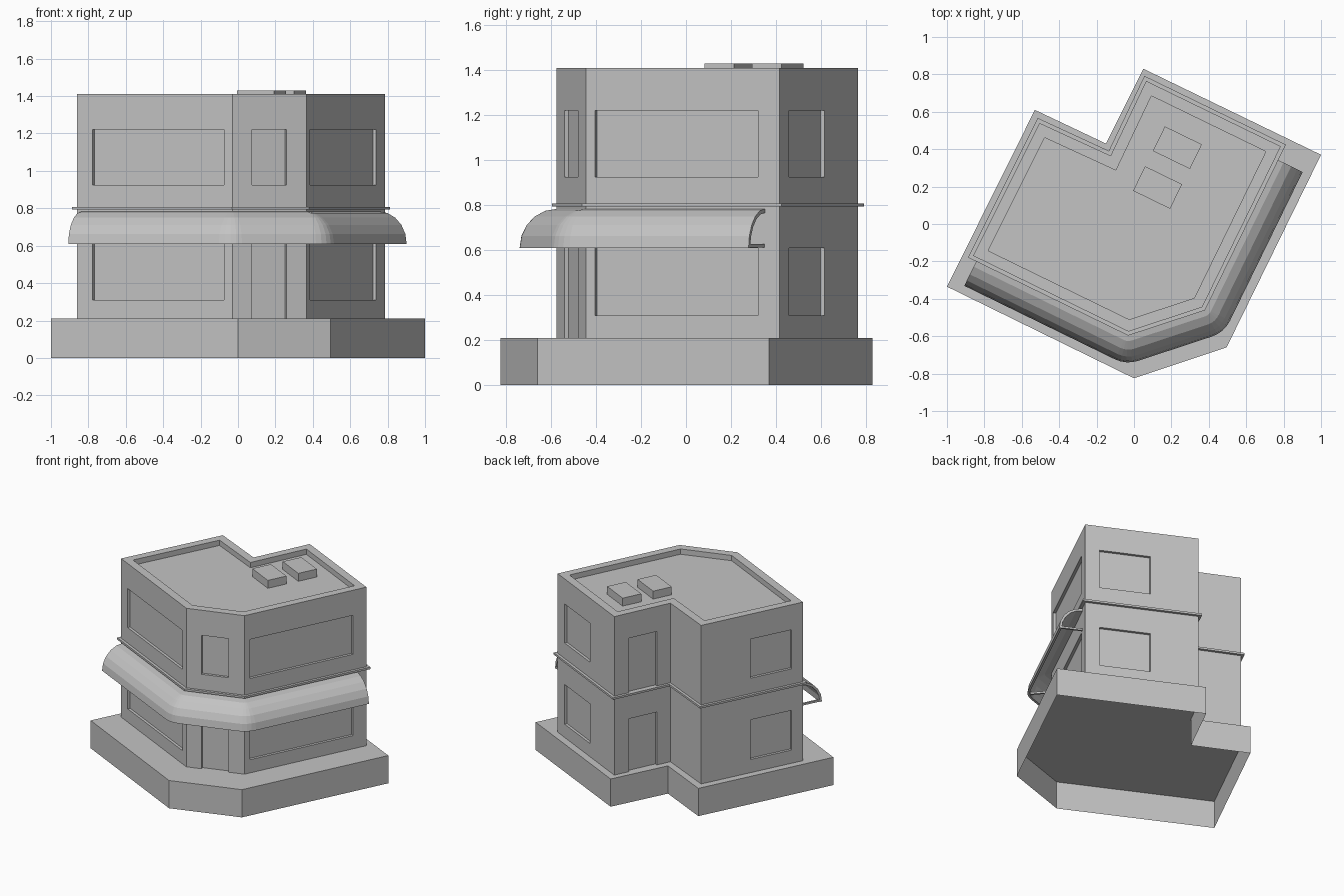
import bpy, bmesh, math
from mathutils import Vector, Matrix

cube = bpy.data.objects.get("Cube")
if cube:
    bpy.data.objects.remove(cube, do_unlink=True)

grey = bpy.data.materials.new("plain grey")
grey.use_nodes = True
grey.diffuse_color = (0.55, 0.55, 0.55, 1)
grey.node_tree.nodes["Principled BSDF"].inputs["Base Color"].default_value = grey.diffuse_color

# Outlines, counter-clockwise from the west corner
WALLS = [Vector(p) for p in ((-.86, -.17), (-.03, -.575), (.365, -.445), (.785, .415),
                             (.065, .765), (-.125, .365), (-.505, .54))]
PLINTH = [Vector(p) for p in ((-1, -.335), (0, -.825), (.495, -.66), (1, .37),
                              (.05, .83), (-.15, .43), (-.53, .61))]
GROUND, TOP, ROOF = .21, 1.41, 1.37


def make_object(name, bm):
    bmesh.ops.remove_doubles(bm, verts=bm.verts, dist=.0005)
    bmesh.ops.recalc_face_normals(bm, faces=bm.faces)
    mesh = bpy.data.meshes.new(name)
    bm.to_mesh(mesh)
    bm.free()
    mesh.materials.append(grey)
    obj = bpy.data.objects.new(name, mesh)
    bpy.context.collection.objects.link(obj)
    return obj


def add_prism(bm, outline, z0, z1):
    base = bm.faces.new([bm.verts.new((p.x, p.y, z0)) for p in outline])
    ext = bmesh.ops.extrude_face_region(bm, geom=[base], use_keep_orig=True)
    verts = [v for v in ext["geom"] if isinstance(v, bmesh.types.BMVert)]
    bmesh.ops.translate(bm, verts=verts, vec=(0, 0, z1 - z0))
    return base


def edge_normal(i, outline=WALLS):
    d = (outline[(i + 1) % len(outline)] - outline[i]).normalized()
    return Vector((d.y, -d.x))


def offset(outline, dist):
    result = []
    for i, p in enumerate(outline):
        a, b = edge_normal(i - 1, outline), edge_normal(i, outline)
        result.append(p + (a + b) * dist / (1 + a.dot(b)))
    return result


def along(i, t):
    return WALLS[i].lerp(WALLS[(i + 1) % len(WALLS)], t)


def cut(target, bm):
    cutter = make_object("cutter", bm)
    cutter.hide_render = True
    mod = target.modifiers.new("cut", "BOOLEAN")
    mod.operation, mod.solver, mod.object = "DIFFERENCE", "EXACT", cutter
    bpy.context.view_layer.objects.active = target
    bpy.ops.object.modifier_apply(modifier=mod.name)
    bpy.data.objects.remove(cutter, do_unlink=True)


# Plinth, open underneath
bm = bmesh.new()
bottom = add_prism(bm, PLINTH, 0, GROUND)
bmesh.ops.recalc_face_normals(bm, faces=bm.faces)
bmesh.ops.delete(bm, geom=[bottom], context="FACES_ONLY")
make_object("plinth", bm)

# Building with sunken roof
bm = bmesh.new()
add_prism(bm, WALLS, GROUND, TOP)
building = make_object("building", bm)
bm = bmesh.new()
add_prism(bm, offset(WALLS, -.06), ROOF, TOP + .1)
cut(building, bm)

# Recessed windows and doors: wall index, start, end, lower floor sill, upper floor sill
WINDOW = (.31, .925)
OPENINGS = [(0, .10, .945, *WINDOW), (1, .265, .73, GROUND - .05, .925),
            (2, .047, .89, *WINDOW), (3, .125, .575, *WINDOW),
            (4, .26, .76, GROUND - .05, .805), (6, .485, .89, *WINDOW)]
bm = bmesh.new()
for wall, t0, t1, low, high in OPENINGS:
    n = edge_normal(wall)
    a, b = along(wall, t0), along(wall, t1)
    rect = [a + n * .05, b + n * .05, b - n * .02, a - n * .02]
    for sill, head in ((low, .61), (high, 1.22)):
        add_prism(bm, rect, sill, head)
cut(building, bm)

# String course between the floors
bm = bmesh.new()
add_prism(bm, offset(WALLS, .02), .793, .808)
make_object("string_course", bm)

# Curved awning around the street sides
REACH, RISE, DROP, THICK = .165, .173, .61, .017
arc = [i * math.pi / 10 for i in range(6)]
profile = [(REACH * math.cos(a), DROP + RISE * math.sin(a)) for a in arc]
profile += [((REACH - THICK) * math.cos(a), DROP + (RISE - THICK) * math.sin(a))
            for a in reversed(arc)]
west, east = along(0, .03), along(2, .925)
stations = [(west, edge_normal(0))]
for i in (1, 2):
    for step in range(5):
        stations.append((WALLS[i], edge_normal(i - 1).slerp(edge_normal(i), step / 4)))
stations.append((east, edge_normal(2)))
bm = bmesh.new()
rings = []
for p, n in stations:
    rings.append([bm.verts.new((*(p + n * d), z)) for d, z in profile])
for r, s in zip(rings, rings[1:]):
    for k in range(len(r)):
        m = (k + 1) % len(r)
        bm.faces.new((r[k], r[m], s[m], s[k]))
bm.faces.new(rings[0])
bm.faces.new(rings[-1])
make_object("awning", bm)

# Awning struts at the ends and corners
bm = bmesh.new()
for p, n, shift in ((west, edge_normal(0), .008), (east, edge_normal(2), -.008),
                    (WALLS[1], stations[3][1], 0), (WALLS[2], stations[8][1], 0)):
    side = Vector((-n.y, n.x))
    mid = p + side * shift
    tip = mid + n * (REACH - THICK / 2)
    w = side * .007
    add_prism(bm, [mid - w, tip - w, tip + w, mid + w], DROP + .002, DROP + .016)
make_object("awning_struts", bm)

# Roof boxes
turn = Matrix.Rotation(math.radians(-26), 2)
for name, centre in (("roof_box_back", (.232, .408)), ("roof_box_front", (.126, .195))):
    half = [(-.11, -.073), (.11, -.073), (.11, .073), (-.11, .073)]
    bm = bmesh.new()
    add_prism(bm, [Vector(centre) + turn @ Vector(h) for h in half], ROOF, 1.43)
    make_object(name, bm)
